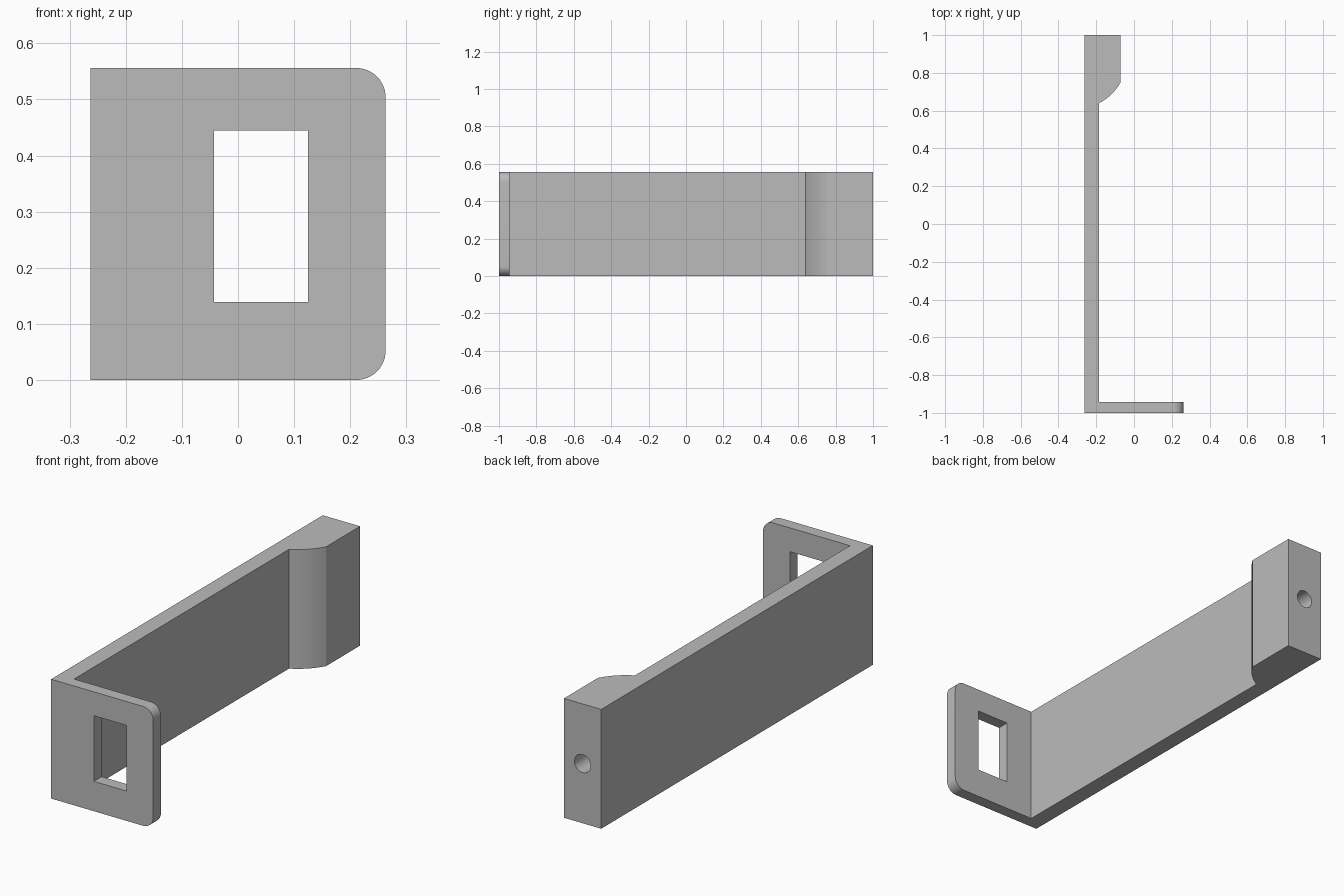
import bpy, bmesh, math
from mathutils import Matrix, Vector

if "Cube" in bpy.data.objects:
    bpy.data.objects.remove(bpy.data.objects["Cube"], do_unlink=True)

H = 0.556            # bracket height
X0, X1 = -0.263, 0.263

grey = bpy.data.materials.new("plain_grey")
grey.use_nodes = True
color = (0.5, 0.5, 0.5, 1)
grey.diffuse_color = color
grey.node_tree.nodes["Principled BSDF"].inputs["Base Color"].default_value = color


def add_object(name, bm):
    bmesh.ops.recalc_face_normals(bm, faces=bm.faces)
    mesh = bpy.data.meshes.new(name)
    bm.to_mesh(mesh)
    bm.free()
    mesh.materials.append(grey)
    obj = bpy.data.objects.new(name, mesh)
    bpy.context.collection.objects.link(obj)
    return obj


def arc(start, end, sagitta, steps):
    """Points of a shallow bulge to the right of start -> end."""
    a, b = Vector(start), Vector(end)
    side = Vector((b.y - a.y, a.x - b.x)).normalized()
    return [tuple(a.lerp(b, i / steps) + side * sagitta * 4 * (i / steps) * (1 - i / steps))
            for i in range(steps + 1)]


# Bracket body: plan profile of flange, arm and thickened end, pulled upward
ramp = arc((-0.185, 0.64), (-0.071, 0.75), 0.012, 10)
profile = [(X0, -1), (X1, -1), (X1, -0.943), (-0.185, -0.943)] + ramp + [(-0.071, 1), (X0, 1)]
bm = bmesh.new()
base = bm.faces.new([bm.verts.new((x, y, 0)) for x, y in profile])
top = bmesh.ops.extrude_face_region(bm, geom=[base])["geom"]
bmesh.ops.translate(bm, vec=(0, 0, H), verts=[v for v in top if isinstance(v, bmesh.types.BMVert)])

# Rounded outer corners of the flange
corners = [e for e in bm.edges
           if all(abs(v.co.x - X1) < 1e-4 for v in e.verts)
           and abs(e.verts[0].co.z - e.verts[1].co.z) < 1e-4]
bmesh.ops.bevel(bm, geom=corners, offset=0.052, segments=10, profile=0.5, affect='EDGES')
bracket = add_object("bracket", bm)

# Rectangular window cutter
bm = bmesh.new()
bmesh.ops.create_cube(bm, size=1, matrix=Matrix.Translation((0.041, -0.97, 0.292))
                      @ Matrix.Diagonal((0.168, 0.2, 0.306, 1)))
window_cutter = add_object("window_cutter", bm)

# Screw hole cutter, blind, in the thick end
bm = bmesh.new()
bmesh.ops.create_cone(bm, cap_ends=True, segments=32, radius1=0.042, radius2=0.042, depth=0.4,
                      matrix=Matrix.Translation((-0.167, 1, H / 2))
                      @ Matrix.Rotation(math.pi / 2, 4, 'X'))
hole_cutter = add_object("hole_cutter", bm)

bpy.ops.object.select_all(action='DESELECT')
bracket.select_set(True)
bpy.context.view_layer.objects.active = bracket
for cutter in (window_cutter, hole_cutter):
    cut = bracket.modifiers.new(cutter.name, 'BOOLEAN')
    cut.operation = 'DIFFERENCE'
    cut.solver = 'EXACT'
    cut.object = cutter
    bpy.ops.object.modifier_apply(modifier=cut.name)
    bpy.data.objects.remove(cutter, do_unlink=True)

bpy.ops.object.shade_smooth_by_angle(angle=math.radians(30))
